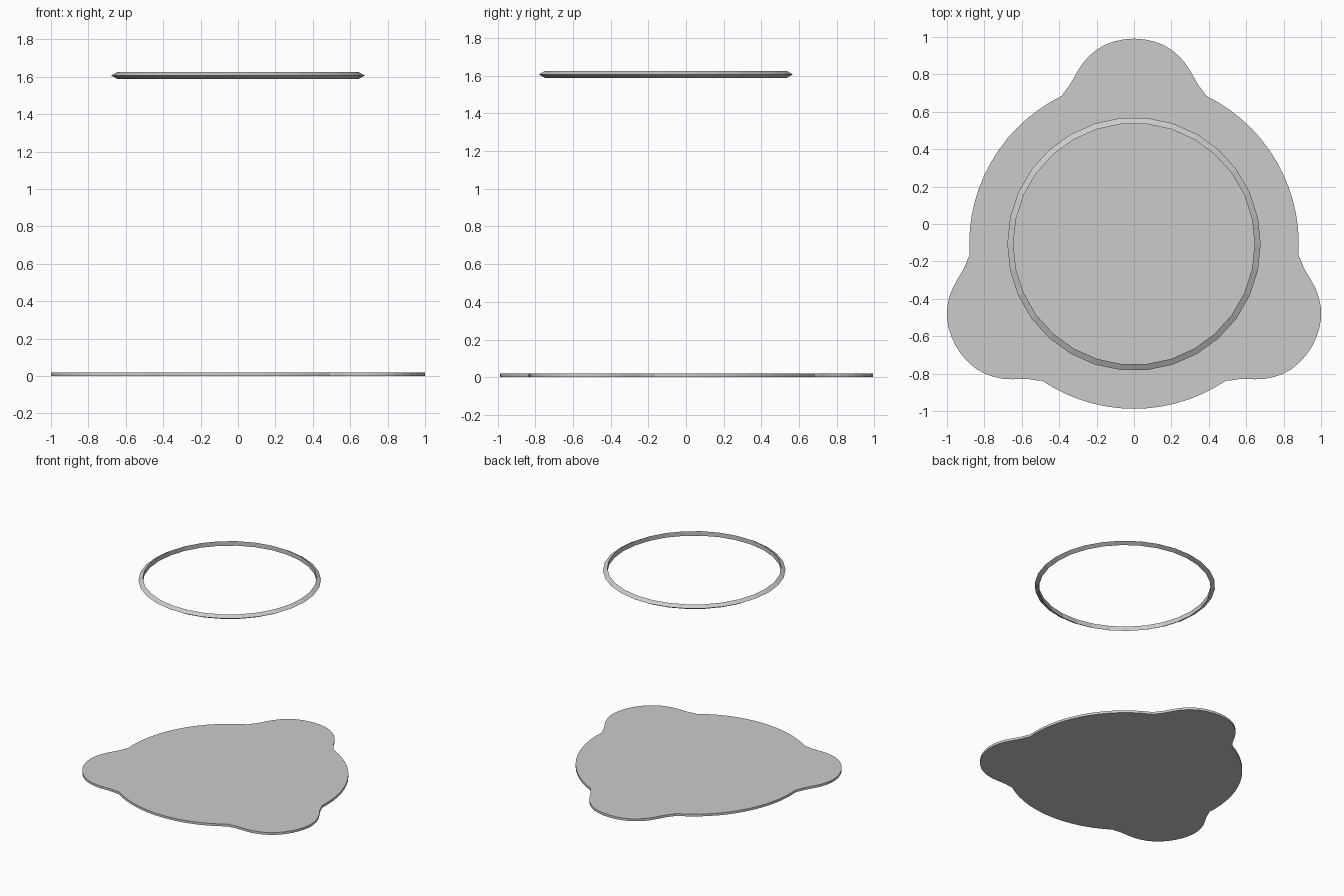
import bpy, bmesh, math
from mathutils import Vector, Matrix

if "Cube" in bpy.data.objects:
    bpy.data.objects.remove(bpy.data.objects["Cube"])

CY = -0.107          # shared centre of plate and ring


def finish(name, bm):
    bmesh.ops.recalc_face_normals(bm, faces=bm.faces[:])
    me = bpy.data.meshes.new(name)
    bm.to_mesh(me)
    bm.free()
    ob = bpy.data.objects.new(name, me)
    bpy.context.collection.objects.link(ob)
    return ob


# Base plate: a disc outline with three rounded lobes, 120 degrees apart
R = 0.881
half_lobe = [(0.055, 1.094), (0.11, 1.082), (0.16, 1.063), (0.205, 1.035),
             (0.243, 1.002), (0.275, 0.965), (0.301, 0.925), (0.322, 0.887),
             (0.345, 0.848), (0.375, 0.810)]
lobe = [(-u, v) for u, v in reversed(half_lobe)] + [(0, 1.098)] + half_lobe
start, end, steps = math.radians(26), math.radians(94), 14
arc = [(R * math.sin(a), R * math.cos(a))
       for a in (start + (end - start) * i / steps for i in range(steps + 1))]
outline = []
for k in range(3):
    rot = Matrix.Rotation(-k * math.tau / 3, 2)
    outline += [rot @ Vector(p) for p in lobe + arc]

bm = bmesh.new()
face = bm.faces.new([bm.verts.new((p.x, p.y + CY, 0)) for p in outline])
top = bmesh.ops.extrude_face_region(bm, geom=[face])
bmesh.ops.translate(bm, vec=(0, 0, 0.019),
                    verts=[g for g in top["geom"] if isinstance(g, bmesh.types.BMVert)])
finish("base_plate", bm)

# Floating ring: triangular section, 30 sides, vertical inner wall
bm = bmesh.new()
SEG, MAJOR, MINOR = 30, 0.656, 0.0215
loops = []
for i in range(SEG):
    a = math.tau * i / SEG
    loop = []
    for j in range(3):
        b = math.tau * j / 3
        r = MAJOR + MINOR * math.cos(b)
        loop.append(bm.verts.new((r * math.cos(a), r * math.sin(a) + CY,
                                  1.607 + MINOR * math.sin(b))))
    loops.append(loop)
for i in range(SEG):
    p, q = loops[i], loops[(i + 1) % SEG]
    for j in range(3):
        k = (j + 1) % 3
        bm.faces.new((p[j], q[j], q[k], p[k]))
finish("floating_ring", bm)
